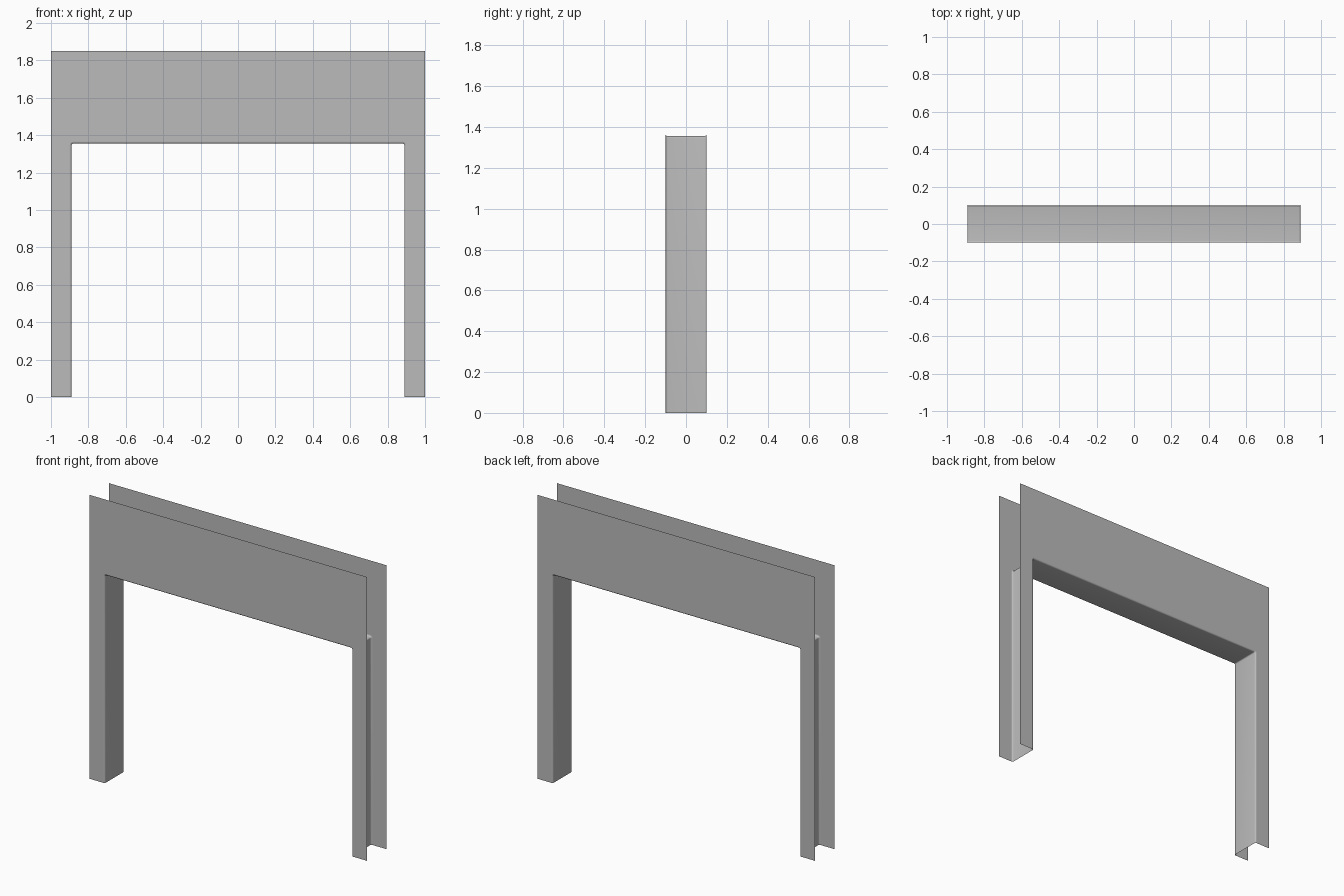
import bpy
import math

HALF_W, HEIGHT, HALF_D = 1.0, 1.85, 0.1      # overall sheet size
OPEN_X, OPEN_Z = 0.89, 1.355                 # clear opening
FOLD, CORNER, STEPS = 0.01, 0.008, 5         # fold and corner radii

cube = bpy.data.objects.get("Cube")
if cube:
    bpy.data.objects.remove(cube, do_unlink=True)

grey = bpy.data.materials.new("plain grey")
grey.use_nodes = True
colour = (0.5, 0.5, 0.5, 1)
grey.diffuse_color = colour
grey.node_tree.nodes["Principled BSDF"].inputs["Base Color"].default_value = colour


def opening_path(offset):
    """Outline of the opening, left foot to right foot, grown by offset."""
    radius = CORNER + offset
    cx, cz = OPEN_X - CORNER, OPEN_Z - CORNER
    arc = [(cx + radius * math.cos(a), cz + radius * math.sin(a))
           for a in (math.pi / 2 * (1 - i / STEPS) for i in range(STEPS + 1))]
    right = arc + [(OPEN_X + offset, 0)]
    return [(-x, z) for x, z in reversed(right)] + right


def add_sheet(name, verts, faces):
    mesh = bpy.data.meshes.new(name)
    mesh.from_pydata(verts, [], faces)
    mesh.materials.append(grey)
    obj = bpy.data.objects.new(name, mesh)
    bpy.context.collection.objects.link(obj)
    return obj


# Front and back panels: flat sheets around the opening
outline = opening_path(FOLD) + [(HALF_W, 0), (HALF_W, HEIGHT),
                                (-HALF_W, HEIGHT), (-HALF_W, 0)]
for name, side in (("front_panel", -1), ("back_panel", 1)):
    points = outline[::-side]
    add_sheet(name, [(x, side * HALF_D, z) for x, z in points],
              [list(range(len(points)))])

# Opening lining: jambs and lintel with rounded folds onto both panels
half = []
for i in range(STEPS + 1):
    t = math.pi / 2 * i / STEPS
    half.append((FOLD * (1 - math.cos(t)), HALF_D - FOLD + FOLD * math.sin(t)))
section = [(d, -y) for d, y in reversed(half)] + half
rings = [[(x, y, z) for x, z in opening_path(d)] for d, y in section]
n = len(rings[0])
quads = [(j * n + i, (j + 1) * n + i, (j + 1) * n + i + 1, j * n + i + 1)
         for j in range(len(rings) - 1) for i in range(n - 1)]
lining = add_sheet("opening_lining", [v for ring in rings for v in ring], quads)

bpy.ops.object.select_all(action="DESELECT")
lining.select_set(True)
bpy.context.view_layer.objects.active = lining
bpy.ops.object.shade_smooth_by_angle(angle=math.radians(40))
